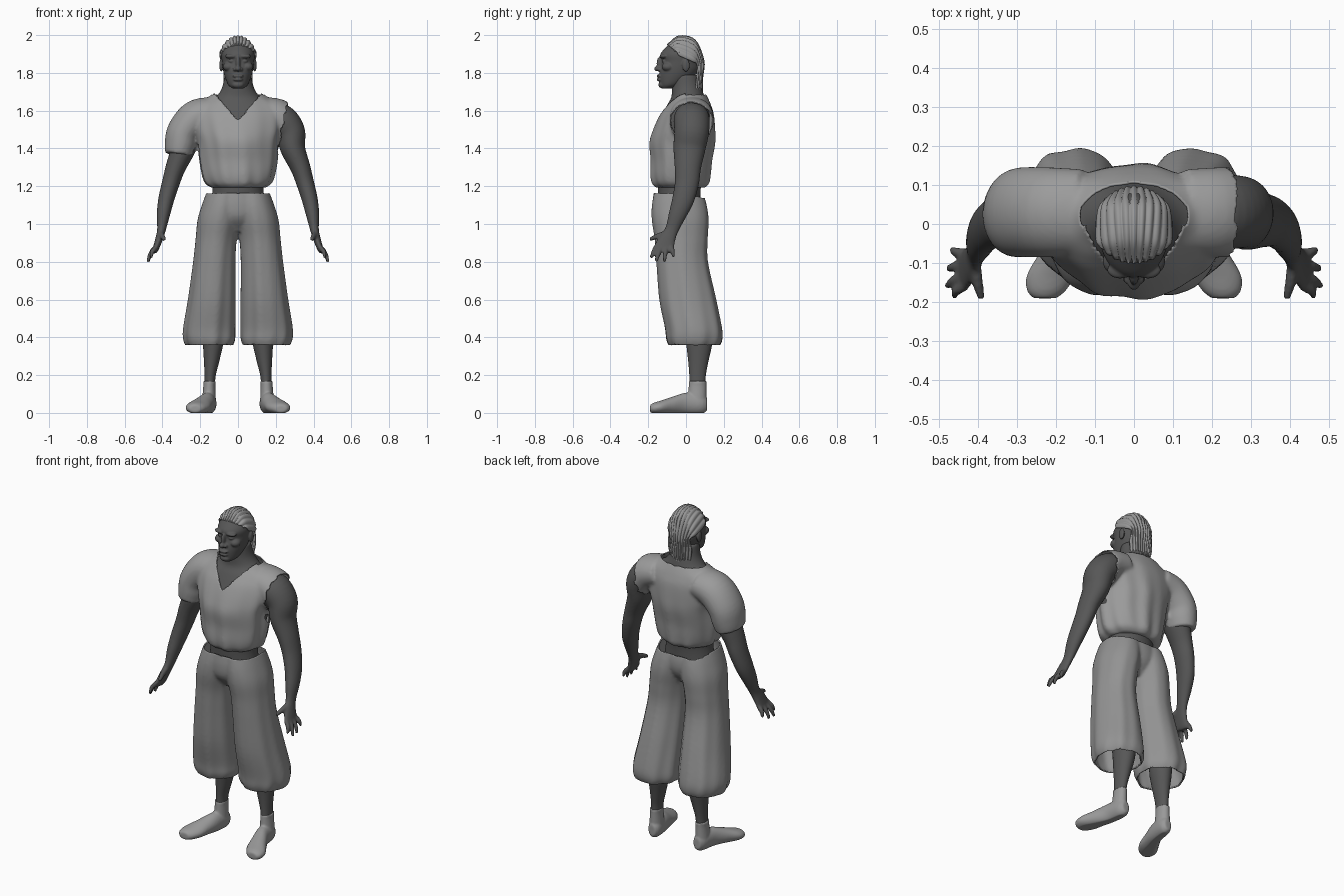
import bpy
import bmesh
from math import sin, cos, pi
from mathutils import Vector, Matrix

cube = bpy.data.objects.get("Cube")
if cube:
    bpy.data.objects.remove(cube, do_unlink=True)

X, Y, Z = Vector((1, 0, 0)), Vector((0, 1, 0)), Vector((0, 0, 1))
SIDES = (1, -1)


def material(name, value):
    mat = bpy.data.materials.new(name)
    mat.use_nodes = True
    colour = (value, value, value, 1)
    mat.diffuse_color = colour
    shader = next(n for n in mat.node_tree.nodes if n.type == "BSDF_PRINCIPLED")
    shader.inputs["Base Color"].default_value = colour
    shader.inputs["Roughness"].default_value = 0.8
    return mat


skin = material("dark skin", 0.095)
shirt_cloth = material("shirt cloth", 0.33)
trouser_cloth = material("trouser cloth", 0.29)
shoe_cloth = material("shoe cloth", 0.32)
hair_grey = material("hair grey", 0.31)


def spline(points, steps=5):
    """Smooth curve through points of any dimension."""
    p = [Vector(q) for q in points]
    p = [2 * p[0] - p[1]] + p + [2 * p[-1] - p[-2]]
    out = []
    for a, b, c, d in zip(p, p[1:], p[2:], p[3:]):
        for k in range(steps):
            t = k / steps
            out.append((2 * b + (c - a) * t + (2 * a - 5 * b + 4 * c - d) * t * t
                        + (3 * b - a - 3 * c + d) * t ** 3) * 0.5)
    return out + [p[-2]]


def loft(bm, rings, side=1, axis=None, up=Y, folds=(0, 0, 0), segments=48):
    """Closed skin over rings of (x, y, z, half width, half depth)."""
    path = spline(rings)
    centres = [Vector((q[0] * side, q[1], q[2])) for q in path]
    last = len(path) - 1
    count, fold_start, fold_end = folds
    loops = []
    for i, q in enumerate(path):
        along = axis or (centres[min(i + 1, last)] - centres[max(i - 1, 0)]).normalized()
        deep = (up - along * up.dot(along)).normalized()
        wide = deep.cross(along)
        depth = fold_start + (fold_end - fold_start) * i / last
        loop = []
        for k in range(segments):
            angle = 2 * pi * k / segments
            wave = sin(count * angle + side) + 0.6 * sin((count + 4) * angle + i / 9)
            scale = 1 + depth * wave
            loop.append(bm.verts.new(centres[i] + wide * (q[3] * scale * cos(angle))
                                     + deep * (q[4] * scale * sin(angle))))
        loops.append(loop)
    for a, b in zip(loops, loops[1:]):
        for k in range(segments):
            n = (k + 1) % segments
            bm.faces.new((a[k], a[n], b[n], b[k]))
    bm.faces.new(loops[0])
    bm.faces.new(loops[-1])


def ball(bm, place, size):
    bmesh.ops.create_uvsphere(bm, u_segments=24, v_segments=16, radius=1,
                              matrix=Matrix.LocRotScale(Vector(place), None, Vector(size)))


def finish(name, bm, mats, voxel, drop=None, paint=None, smooth=4, thick=0.0):
    """Fuse the overlapping volumes, trim openings, colour and soften."""
    bmesh.ops.recalc_face_normals(bm, faces=bm.faces)
    mesh = bpy.data.meshes.new(name)
    bm.to_mesh(mesh)
    bm.free()
    ob = bpy.data.objects.new(name, mesh)
    bpy.context.scene.collection.objects.link(ob)
    if voxel:
        fuse = ob.modifiers.new("fuse", "REMESH")
        fuse.mode = "VOXEL"
        fuse.voxel_size = voxel
        bpy.context.view_layer.update()
        graph = bpy.context.evaluated_depsgraph_get()
        ob.data = bpy.data.meshes.new_from_object(ob.evaluated_get(graph))
        ob.modifiers.clear()
    work = bmesh.new()
    work.from_mesh(ob.data)
    if drop:
        gone = [f for f in work.faces if drop(f.calc_center_median(), f.normal)]
        bmesh.ops.delete(work, geom=gone, context="FACES")
    for v in work.verts:
        v.co.z = max(v.co.z, 0)
    for f in work.faces:
        f.smooth = True
        f.material_index = 1 if paint and paint(f.calc_center_median()) else 0
    work.to_mesh(ob.data)
    work.free()
    ob.data.materials.clear()
    for mat in mats:
        ob.data.materials.append(mat)
    if smooth:
        soft = ob.modifiers.new("soften", "SMOOTH")
        soft.iterations = smooth
    if thick:
        shell = ob.modifiers.new("thickness", "SOLIDIFY")
        shell.thickness = thick
        shell.offset = -1
    return ob


# Torso, neck, arms and hands
body = bmesh.new()
loft(body, [(0, -.035, 1.08, .15, .11), (0, -.035, 1.2, .135, .115), (0, -.02, 1.3, .165, .135),
            (0, -.02, 1.4, .195, .15), (0, -.015, 1.5, .215, .145), (0, 0, 1.58, .215, .125),
            (0, .005, 1.63, .18, .105), (0, .01, 1.67, .12, .088), (0, .005, 1.72, .085, .08),
            (0, -.005, 1.79, .07, .07)], axis=Z)
tips = [(.46, -.185, .82), (.478, -.16, .8), (.475, -.115, .8), (.465, -.065, .825)]
for s in SIDES:
    loft(body, [(.14, .03, 1.575, .07, .08), (.22, .03, 1.555, .085, .095), (.275, .03, 1.49, .08, .092),
                (.29, .018, 1.4, .066, .085), (.33, .01, 1.3, .053, .07), (.355, .005, 1.22, .047, .064),
                (.38, -.015, 1.13, .042, .058), (.395, -.045, 1.05, .035, .047),
                (.405, -.075, .97, .023, .036), (.418, -.1, .92, .02, .045),
                (.435, -.118, .87, .016, .054), (.443, -.122, .85, .012, .05)], side=s)
    for i, tip in enumerate(tips):
        base = (.432, -.158 + .027 * i, .88)
        middle = [(a + b) / 2 + c for a, b, c in zip(base, tip, (.008, 0, .003))]
        loft(body, [(*base, .012, .014), (*middle, .012, .012), (*tip, .008, .009)], side=s)
    loft(body, [(.408, -.095, .95, .016, .018), (.4, -.15, .935, .014, .015),
                (.39, -.192, .918, .009, .01)], side=s, up=Z)
finish("body", body, [skin], .007)

# Head with brow, nose, cheeks, lips, chin and ears; beard painted around the mouth
head = bmesh.new()
loft(head, [(0, -.1, 1.718, .03, .03), (0, -.078, 1.738, .052, .06), (0, -.05, 1.78, .07, .092),
            (0, -.035, 1.82, .08, .103), (0, -.03, 1.86, .085, .099), (0, -.027, 1.9, .087, .108),
            (0, -.015, 1.94, .073, .086), (0, -.01, 1.97, .045, .055), (0, -.01, 1.982, .02, .02)], axis=Z)
ball(head, (0, -.137, 1.85), (.012, .019, .038))
ball(head, (0, -.15, 1.822), (.016, .019, .014))
ball(head, (0, -.142, 1.784), (.03, .014, .008))
ball(head, (0, -.141, 1.765), (.026, .014, .009))
ball(head, (0, -.122, 1.737), (.032, .024, .02))
for s in SIDES:
    ball(head, (.035 * s, -.118, 1.888), (.034, .022, .012))
    ball(head, (.034 * s, -.112, 1.862), (.018, .016, .01))
    ball(head, (.016 * s, -.14, 1.819), (.011, .014, .01))
    ball(head, (.05 * s, -.095, 1.832), (.03, .033, .024))
    ball(head, (.089 * s, .0, 1.84), (.01, .02, .034))


def beard(c):
    outer = (c.x / .05) ** 2 + ((c.z - 1.765) / .044) ** 2
    lips = (c.x / .031) ** 2 + ((c.z - 1.775) / .019) ** 2
    return c.y < -.075 and outer < 1 < lips


finish("head", head, [skin, hair_grey], .0045, paint=beard, smooth=2)

# Hair: rows of braids swept from the hairline over the skull to the nape
ROWS = 11
skull, radii = Vector((0, -.015, 1.865)), (.1, .106, .128)


def on_skull(x, y, z):
    v = Vector((x, y, z))
    return v / Vector([a / r for a, r in zip(v, radii)]).length


hair = bmesh.new()
columns = []
for i in range(ROWS * 8 + 1):
    u = i / (ROWS * 4) - 1
    w = u * u
    strand = spline([on_skull(.08 * u, -.085 + .06 * w, .085 - .05 * w),
                     on_skull(.095 * u, -.02, .12 - .095 * w),
                     on_skull(.095 * u, .05, .085 - .09 * w),
                     on_skull(.085 * u, .09, -.03 * w),
                     (.078 * u, .1 - .03 * w, -.085),
                     (.066 * u, .098 - .035 * w, -.16)])
    ridge = abs(sin(pi * ROWS * (u + 1) / 2))
    columns.append([hair.verts.new(skull + p * (1 + .06 * ridge)) for p in strand])
for a, b in zip(columns, columns[1:]):
    for k in range(len(a) - 1):
        hair.faces.new((a[k], b[k], b[k + 1], a[k + 1]))
finish("braided_hair", hair, [hair_grey], 0, smooth=0, thick=.012)

# Shirt with one sleeve, a torn armhole and a notched neck
shirt = bmesh.new()
loft(shirt, [(0, -.03, 1.192, .14, .125), (0, -.03, 1.215, .172, .147), (0, -.03, 1.26, .19, .156),
             (0, -.025, 1.34, .205, .16), (0, -.02, 1.43, .215, .172), (0, -.01, 1.5, .235, .163),
             (0, .005, 1.58, .245, .142), (0, .015, 1.63, .225, .117), (0, .02, 1.67, .16, .095),
             (0, .02, 1.698, .125, .08)], axis=Z, folds=(9, .035, 0), segments=96)
shoulder = [(.13, .03, 1.59, .085, .11), (.22, .03, 1.562, .095, .115), (.285, .03, 1.49, .09, .115)]
sleeve = shoulder + [(.303, .025, 1.42, .085, .11), (.312, .02, 1.365, .075, .1)]
loft(shirt, sleeve, side=-1)
loft(shirt, shoulder)


def shirt_opening(c, normal):
    neck = 1.55 + 1.15 * abs(c.x) if c.y < 0 else 1.685
    tear = .215 + .2 * (c.z - 1.4) + .006 * sin(90 * c.z + 60 * c.y)
    return c.z > neck or (c.z > 1.36 and c.x > tear)


finish("shirt", shirt, [shirt_cloth], .009, drop=shirt_opening, thick=.006)

# Wide cropped trousers with open hems
trousers = bmesh.new()
loft(trousers, [(0, -.04, 1.185, .15, .128), (0, -.036, 1.1, .175, .142), (0, -.035, 1.03, .15, .132),
                (0, -.03, .96, .06, .08)], axis=Z)
for s in SIDES:
    loft(trousers, [(.07, -.04, 1.185, .09, .125), (.085, -.035, 1.1, .106, .145),
                    (.1, -.03, 1.02, .114, .15), (.115, -.025, .92, .109, .14),
                    (.125, -.02, .8, .112, .136), (.138, .01, .6, .126, .15), (.15, .04, .45, .138, .15),
                    (.15, .045, .39, .137, .147), (.15, .045, .352, .122, .132)],
         side=s, axis=Z, folds=(7, 0, .028), segments=96)


def trouser_opening(c, normal):
    return c.z > 1.163 - .25 * max(c.y, 0) or (c.z < .375 and normal.z < -.6)


finish("trousers", trousers, [trouser_cloth], .009, drop=trouser_opening, thick=.008)

# Lower legs and soft shoes
for s, label in zip(SIDES, ("left", "right")):
    leg = bmesh.new()
    loft(leg, [(.125, .04, .55, .065, .075), (.13, .068, .42, .056, .072), (.132, .07, .36, .053, .068),
               (.14, .065, .27, .04, .053), (.148, .061, .19, .029, .043), (.151, .06, .1, .028, .042)],
         side=s, axis=Z)
    finish(label + "_lower_leg", leg, [skin], 0, smooth=0)
    shoe = bmesh.new()
    loft(shoe, [(.152, .062, .168, .034, .047), (.152, .061, .14, .032, .047), (.154, .058, .05, .038, .05)],
         side=s, axis=Z)
    loft(shoe, [(.15, .112, .045, .022, .035), (.152, .08, .048, .038, .053), (.163, 0, .05, .042, .057),
                (.188, -.07, .04, .052, .046), (.212, -.13, .03, .062, .036), (.224, -.17, .025, .05, .029),
                (.228, -.19, .022, .03, .02)], side=s, axis=-Y, up=Z)
    finish(label + "_shoe", shoe, [shoe_cloth], .006)
